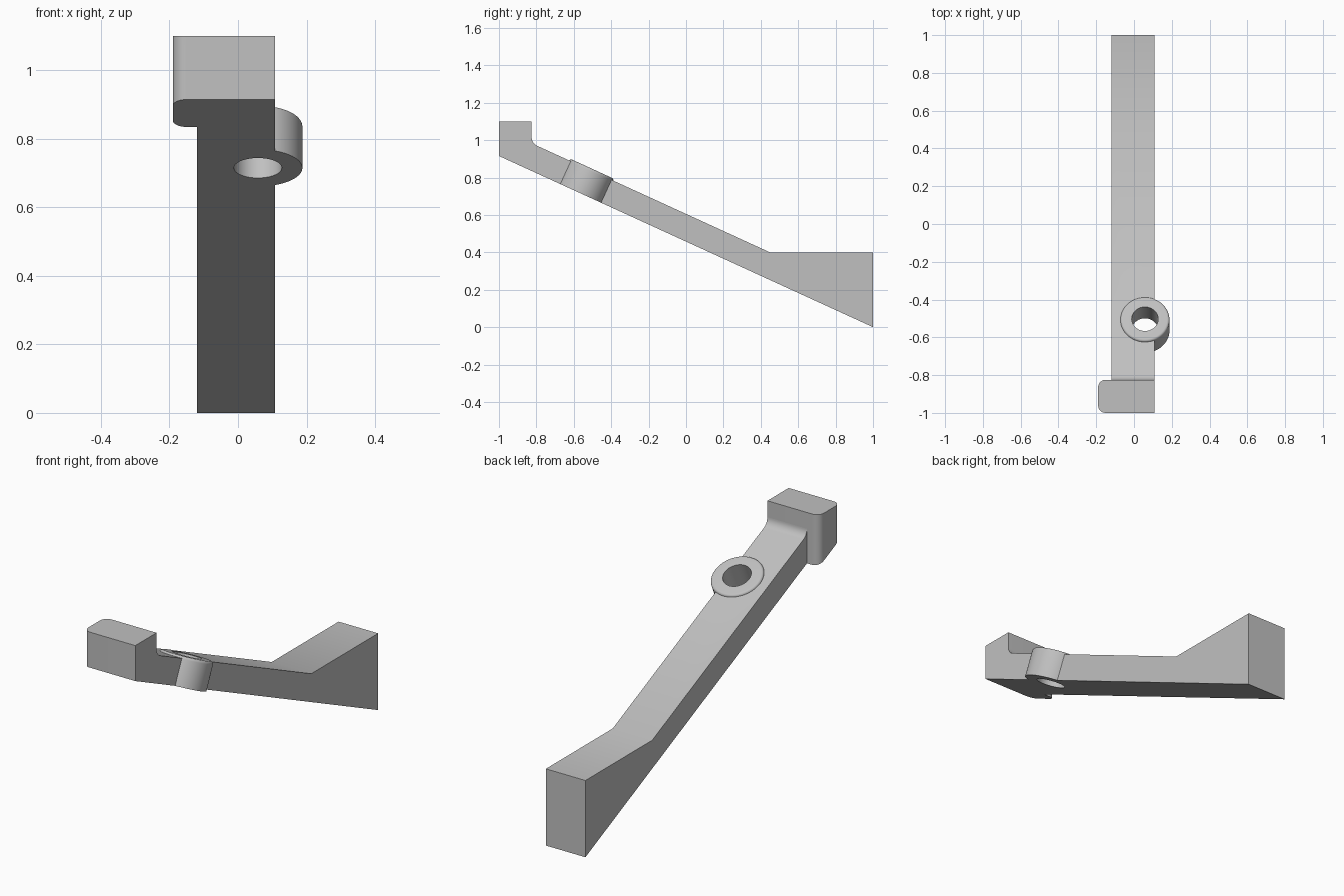
import bpy, bmesh
from math import atan, cos, sin, pi, radians
from mathutils import Matrix

if "Cube" in bpy.data.objects:
    bpy.data.objects.remove(bpy.data.objects["Cube"], do_unlink=True)

SLOPE = 0.4575
TILT = atan(SLOPE)
LEFT, RIGHT = 0.108, -0.12      # arm sides
HEAD_BACK = -0.825
THICK = 0.148                   # vertical thickness of the arm

grey = bpy.data.materials.new("light grey")
grey.use_nodes = True
COLOUR = (0.53, 0.53, 0.53, 1)
grey.diffuse_color = COLOUR
grey.node_tree.nodes["Principled BSDF"].inputs["Base Color"].default_value = COLOUR


def underside(y):
    return SLOPE * (1 - y)


def arc(cx, cy, r, start, end, steps):
    return [(cx + r * cos(start + (end - start) * i / steps),
             cy + r * sin(start + (end - start) * i / steps)) for i in range(steps + 1)]


def finish(bm, name):
    bmesh.ops.recalc_face_normals(bm, faces=bm.faces)
    mesh = bpy.data.meshes.new(name)
    bm.to_mesh(mesh)
    bm.free()
    mesh.materials.append(grey)
    ob = bpy.data.objects.new(name, mesh)
    bpy.context.collection.objects.link(ob)
    return ob


def prism(lower, upper, name):
    """Solid between two matching outlines."""
    bm = bmesh.new()
    a = [bm.verts.new(p) for p in lower]
    b = [bm.verts.new(p) for p in upper]
    bm.faces.new(a)
    bm.faces.new(b)
    for i in range(len(a)):
        j = (i + 1) % len(a)
        bm.faces.new((a[i], a[j], b[j], b[i]))
    return finish(bm, name)


def smooth(ob):
    bpy.ops.object.select_all(action='DESELECT')
    ob.select_set(True)
    bpy.context.view_layer.objects.active = ob
    bpy.ops.object.shade_smooth_by_angle(angle=radians(30))


# Sloping arm with a wedge tail and a fillet against the head
fillet = 0.05
fy = HEAD_BACK + fillet
fz = underside(fy) + THICK + fillet / cos(TILT)
side = [(HEAD_BACK, underside(HEAD_BACK)), (1, 0), (1, 0.4),
        (1 - (0.4 - THICK) / SLOPE, 0.4)]
side += arc(fy, fz, fillet, 1.5 * pi - TILT, pi, 10)
arm = prism([(RIGHT, y, z) for y, z in side], [(LEFT, y, z) for y, z in side], "arm")

# Head block: rounded on its overhanging side, cut along the slope below
r = 0.04
hx = -0.19
plan = [(LEFT, -1), (LEFT, HEAD_BACK)]
plan += arc(hx + r, HEAD_BACK - r, r, pi / 2, pi, 10)
plan += arc(hx + r, -1 + r, r, pi, 1.5 * pi, 10)
head = prism([(x, y, underside(y)) for x, y in plan], [(x, y, 1.10) for x, y in plan], "head")

# Pivot collar: a tube square to the slope, with a rounded upper rim
outer, bore, height, rim = 0.13, 0.07, 0.145, 0.013
base_y = -0.563
place = (Matrix.Translation((0.058, base_y, underside(base_y)))
         @ Matrix.Rotation(-TILT, 4, 'X'))
ring = [(bore, 0), (outer, 0)] + arc(outer - rim, height - rim, rim, 0, pi / 2, 6) + [(bore, height)]
bm = bmesh.new()
verts = [bm.verts.new((x, 0, z)) for x, z in ring]
edges = [bm.edges.new((verts[i], verts[(i + 1) % len(verts)])) for i in range(len(verts))]
bmesh.ops.spin(bm, geom=verts + edges, cent=(0, 0, 0), axis=(0, 0, 1),
               angle=2 * pi, steps=64, use_merge=False)
bmesh.ops.remove_doubles(bm, verts=bm.verts, dist=0.0001)
bm.transform(place)
collar = finish(bm, "pivot_collar")

# Seat for the collar, cut through the arm
bm = bmesh.new()
bmesh.ops.create_cone(bm, cap_ends=True, segments=64, radius1=outer - 0.002,
                      radius2=outer - 0.002, depth=0.6)
bm.transform(place)
cutter = finish(bm, "collar_cutter")
cutter.hide_render = True
cutter.hide_set(True)
cut = arm.modifiers.new("collar_seat", 'BOOLEAN')
cut.operation = 'DIFFERENCE'
cut.solver = 'EXACT'
cut.object = cutter

# Bake the cut and drop the helper
bpy.context.view_layer.update()
baked = bpy.data.meshes.new_from_object(arm.evaluated_get(bpy.context.evaluated_depsgraph_get()))
arm.modifiers.clear()
arm.data = baked
bpy.data.objects.remove(cutter, do_unlink=True)

for ob in (arm, head, collar):
    smooth(ob)
